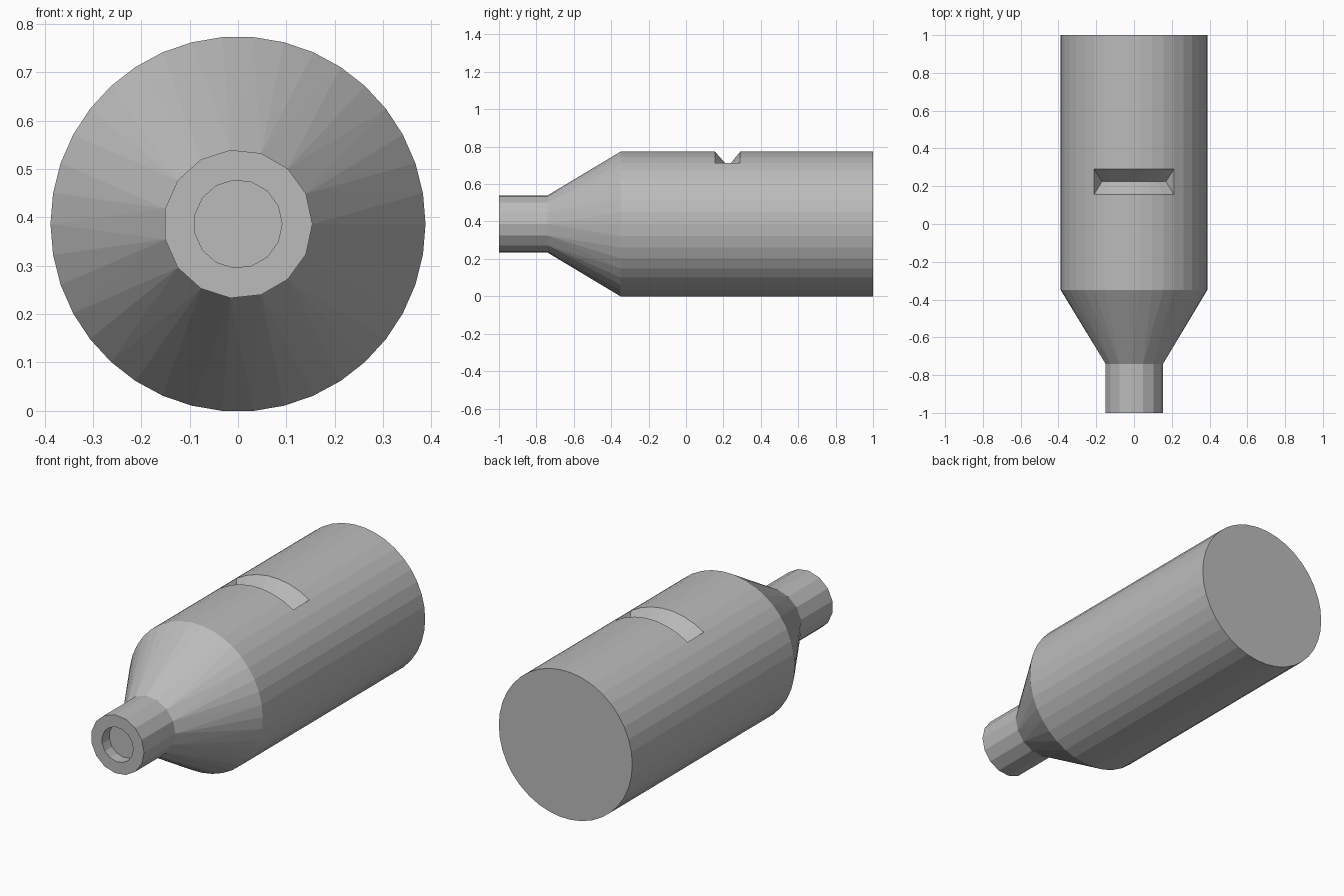
import bpy, bmesh
from math import sin, cos, tau, degrees

cube = bpy.data.objects.get("Cube")
if cube:
    bpy.data.objects.remove(cube)

AXIS_Z = 0.3865
BODY_R, NECK_R, HOLE_R, NOTCH_R = 0.388, 0.154, 0.091, 0.309
BODY_SIDES, NECK_SIDES = 38, 15

grey = bpy.data.materials.new("plain grey")
grey.use_nodes = True
colour = (0.5, 0.5, 0.5, 1)
grey.diffuse_color = colour
grey.node_tree.nodes["Principled BSDF"].inputs["Base Color"].default_value = colour


def ring(bm, y, radius, sides):
    """Ring of vertices around the lengthwise axis, starting at +x."""
    return [bm.verts.new((radius * cos(tau * i / sides), y,
                          AXIS_Z + radius * sin(tau * i / sides)))
            for i in range(sides)]


def bridge(bm, a, b, sides):
    for i in sides:
        j = (i + 1) % len(a)
        bm.faces.new((a[i], a[j], b[j], b[i]))


def finish(bm, name):
    mesh = bpy.data.meshes.new(name)
    bm.to_mesh(mesh)
    bm.free()
    mesh.materials.append(grey)
    obj = bpy.data.objects.new(name, mesh)
    bpy.context.collection.objects.link(obj)


# Main body with a V-shaped notch following the top of the barrel
bm = bmesh.new()
front, lip_a, lip_b, back = [ring(bm, y, BODY_R, BODY_SIDES)
                             for y in (-0.35, 0.155, 0.29, 1.0)]
tip = ring(bm, 0.225, NOTCH_R, BODY_SIDES)
every = range(BODY_SIDES)
notch = [i for i in every if abs(degrees(tau * (i + 0.5) / BODY_SIDES) - 90) < 30]
bridge(bm, front, lip_a, every)
bridge(bm, lip_b, back, every)
bridge(bm, lip_a, lip_b, [i for i in every if i not in notch])
bridge(bm, lip_a, tip, notch)
bridge(bm, tip, lip_b, notch)
first, last = notch[0], notch[-1] + 1
bm.faces.new((lip_a[first], tip[first], lip_b[first]))
bm.faces.new((lip_a[last], lip_b[last], tip[last]))
bm.faces.new(back)
bmesh.ops.delete(bm, geom=[v for v in bm.verts if not v.link_faces], context='VERTS')
bmesh.ops.recalc_face_normals(bm, faces=bm.faces)
# Outward is away from the axis; the closed back must face +y
bm.normal_update()
if max(bm.faces, key=lambda f: f.calc_center_median().y).normal.y < 0:
    bmesh.ops.reverse_faces(bm, faces=bm.faces)
finish(bm, "body")

# Taper joining the body to the neck
bm = bmesh.new()
ring(bm, -0.35, BODY_R, BODY_SIDES)
ring(bm, -0.74, NECK_R, NECK_SIDES)
bmesh.ops.convex_hull(bm, input=bm.verts[:])
bm.normal_update()
caps = [f for f in bm.faces if abs(f.normal.y) > 0.99]
bmesh.ops.delete(bm, geom=caps, context='FACES')
finish(bm, "taper")

# Neck with a shallow round recess in its end
bm = bmesh.new()
loops = [ring(bm, y, r, NECK_SIDES) for y, r in
         ((-0.74, NECK_R), (-1.0, NECK_R), (-1.0, HOLE_R), (-0.94, HOLE_R))]
for a, b in zip(loops, loops[1:]):
    bridge(bm, b, a, range(NECK_SIDES))
bm.faces.new(loops[-1])
bmesh.ops.recalc_face_normals(bm, faces=bm.faces)
bm.normal_update()
floor = [f for f in bm.faces if len(f.verts) == NECK_SIDES][0]
if floor.normal.y > 0:
    bmesh.ops.reverse_faces(bm, faces=bm.faces)
finish(bm, "neck")
